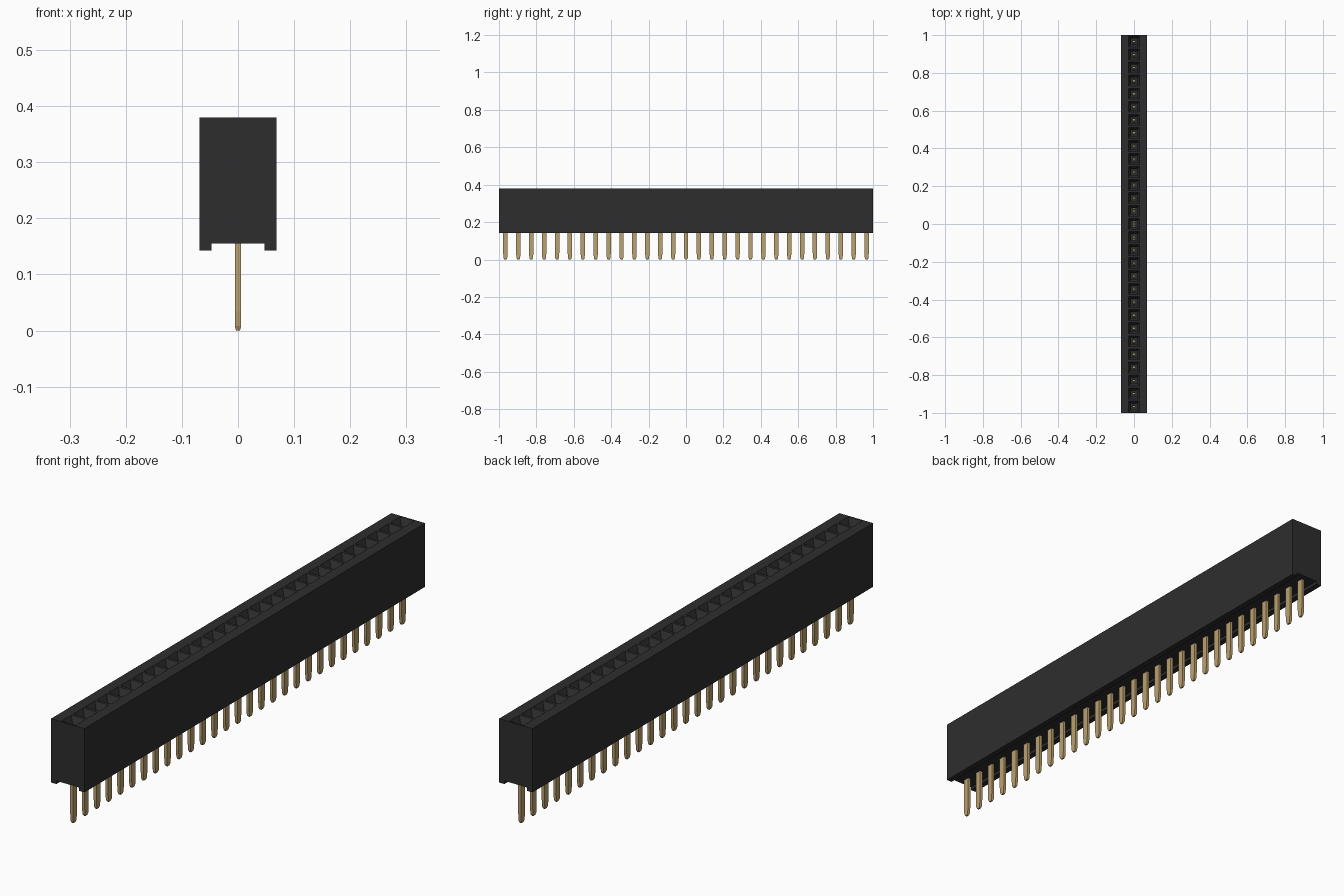
import bpy, bmesh

cube = bpy.data.objects.get("Cube")
if cube:
    bpy.data.objects.remove(cube, do_unlink=True)

COUNT = 29
PITCH = 2 / COUNT
HALF_W = 0.069                      # half width of the housing
Z_FOOT, Z_RECESS, Z_TOP = 0.143, 0.155, 0.38
CENTRES = [-1 + PITCH * (i + 0.5) for i in range(COUNT)]


def material(name, rgb):
    m = bpy.data.materials.new(name)
    m.use_nodes = True
    m.diffuse_color = (*rgb, 1)
    bsdf = m.node_tree.nodes["Principled BSDF"]
    bsdf.inputs["Base Color"].default_value = (*rgb, 1)
    bsdf.inputs["Roughness"].default_value = 0.6
    return m


def finish(bm, name, mat):
    bmesh.ops.remove_doubles(bm, verts=bm.verts, dist=1e-5)
    bmesh.ops.recalc_face_normals(bm, faces=bm.faces)
    me = bpy.data.meshes.new(name)
    bm.to_mesh(me)
    bm.free()
    me.materials.append(mat)
    ob = bpy.data.objects.new(name, me)
    bpy.context.collection.objects.link(ob)
    return ob


def ring(bm, hx, hy, z, cy):
    return [bm.verts.new((sx * hx, cy + sy * hy, z))
            for sx, sy in ((-1, -1), (1, -1), (1, 1), (-1, 1))]


def bridge(bm, a, b):
    n = len(a)
    for i in range(n):
        bm.faces.new((a[i], a[(i + 1) % n], b[(i + 1) % n], b[i]))


def loft(bm, rings):
    for a, b in zip(rings, rings[1:]):
        bridge(bm, a, b)


black = material("black plastic", (0.027, 0.027, 0.027))
gold = material("gold contact", (0.50, 0.36, 0.16))

# Housing: end profile, with the standoff recess below
profile = [(-HALF_W, Z_TOP), (-HALF_W, Z_FOOT), (-0.047, Z_FOOT), (-0.047, Z_RECESS),
           (0.047, Z_RECESS), (0.047, Z_FOOT), (HALF_W, Z_FOOT), (HALF_W, Z_TOP)]
bm = bmesh.new()
front = [bm.verts.new((x, -1, z)) for x, z in profile]
back = [bm.verts.new((x, 1, z)) for x, z in profile]
bm.faces.new(front)
bm.faces.new(back)
for i in range(len(profile) - 1):
    bm.faces.new((front[i], front[i + 1], back[i + 1], back[i]))

# Sockets: top surround, funnel mouth, shaft and floor for every contact
for cy in CENTRES:
    rings = [ring(bm, hx, hy, z, cy) for hx, hy, z in (
        (HALF_W, PITCH / 2, Z_TOP), (0.029, 0.029, Z_TOP),
        (0.016, 0.016, 0.355), (0.016, 0.016, 0.18))]
    loft(bm, rings)
    bm.faces.new(rings[-1])
finish(bm, "housing", black)

# Contact pins: flat blades with tapered tips
bm = bmesh.new()
for cy in CENTRES:
    rings = [ring(bm, hx, hy, z, cy) for hx, hy, z in (
        (0.0035, 0.006, 0.0), (0.0055, 0.0095, 0.008),
        (0.0055, 0.012, 0.035), (0.0055, 0.012, 0.185))]
    bm.faces.new(rings[0])
    loft(bm, rings)
    bm.faces.new(rings[-1])
finish(bm, "contact_pins", gold)

# Spring forks: two slim prongs inside each socket
bm = bmesh.new()
for cy in CENTRES:
    for side in (-1, 1):
        rings = [ring(bm, 0.005, 0.002, z, cy + side * off)
                 for z, off in ((0.18, 0.010), (0.27, 0.005), (0.29, 0.008))]
        bm.faces.new(rings[0])
        loft(bm, rings)
        bm.faces.new(rings[-1])
finish(bm, "spring_forks", gold)
